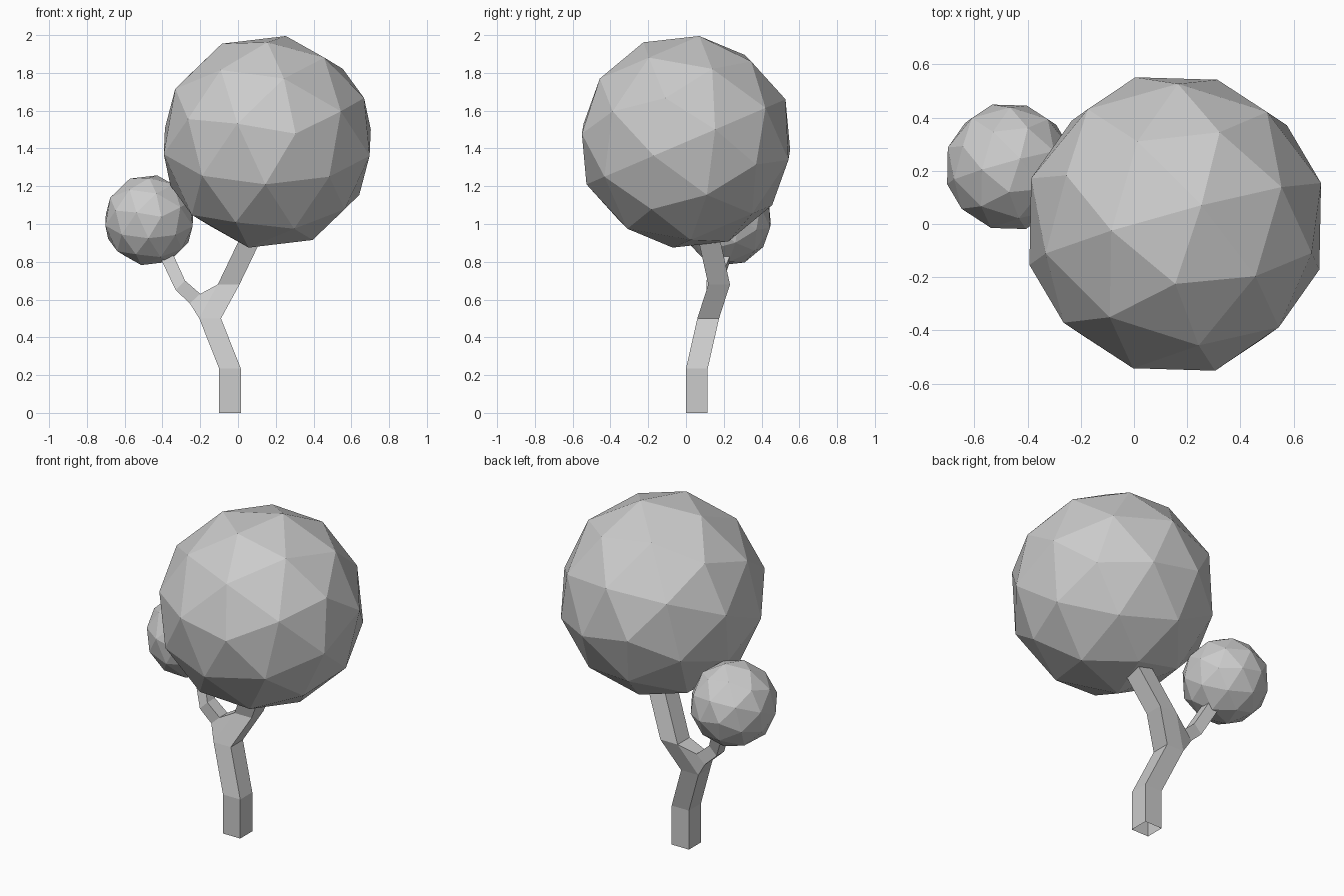
import bpy, bmesh
from mathutils import Matrix, Vector

if "Cube" in bpy.data.objects:
    bpy.data.objects.remove(bpy.data.objects["Cube"])

# Shared tilt of both foliage balls, from two neighbouring icosahedron corners
pole = Vector((0.8945, -0.19, 0.4045)).normalized()
near = Vector((0.27, -0.96, 0.079))
xa = (near - near.dot(pole) * pole).normalized()
tilt = Matrix((xa, pole.cross(xa), pole)).transposed().to_4x4()


def make_object(name, bm):
    mesh = bpy.data.meshes.new(name)
    bm.to_mesh(mesh)
    bm.free()
    ob = bpy.data.objects.new(name, mesh)
    bpy.context.collection.objects.link(ob)
    return ob


def foliage(name, centre, radius):
    bm = bmesh.new()
    bmesh.ops.create_icosphere(bm, subdivisions=2, radius=radius,
                               matrix=Matrix.Translation(centre) @ tilt)
    make_object(name, bm)


def bridge(bm, a, b, skip=()):
    for i in range(4):
        if i not in skip:
            j = (i + 1) % 4
            bm.faces.new((a[i], a[j], b[j], b[i]))


# Foliage
foliage("large_foliage", (0.155, 0.0, 1.435), 0.573)
foliage("small_foliage", (-0.47, 0.215, 1.02), 0.243)

# Trunk: square rings (x, y, z of the low corner), open at the base
bm = bmesh.new()
w = 0.115
path = [(-0.10, 0.0, 0.0), (-0.10, 0.0, 0.235), (-0.205, 0.06, 0.5),
        (-0.107, 0.118, 0.68), (0.018, 0.06, 0.94)]
rings = []
for x, y, z in path:
    corners = ((x, y), (x + w, y), (x + w, y + w), (x, y + w))
    rings.append([bm.verts.new((cx, cy, z)) for cx, cy in corners])
for i in range(4):
    bridge(bm, rings[i], rings[i + 1], skip=(3,) if i == 2 else ())

# Side branch grown from the open left face of the third trunk section
lo, hi = rings[2], rings[3]
prev = [lo[3], lo[0], hi[0], hi[3]]
# lower x, z / upper x, z / y range
branch = [(-0.255, 0.58, -0.20, 0.63, 0.11, 0.185),
          (-0.33, 0.65, -0.28, 0.70, 0.108, 0.18),
          (-0.425, 0.85, -0.36, 0.875, 0.18, 0.25)]
for x0, z0, x1, z1, y0, y1 in branch:
    ring = [bm.verts.new(c) for c in ((x0, y1, z0), (x0, y0, z0),
                                      (x1, y0, z1), (x1, y1, z1))]
    bridge(bm, prev, ring)
    prev = ring
bmesh.ops.recalc_face_normals(bm, faces=bm.faces)
make_object("trunk_and_branch", bm)
